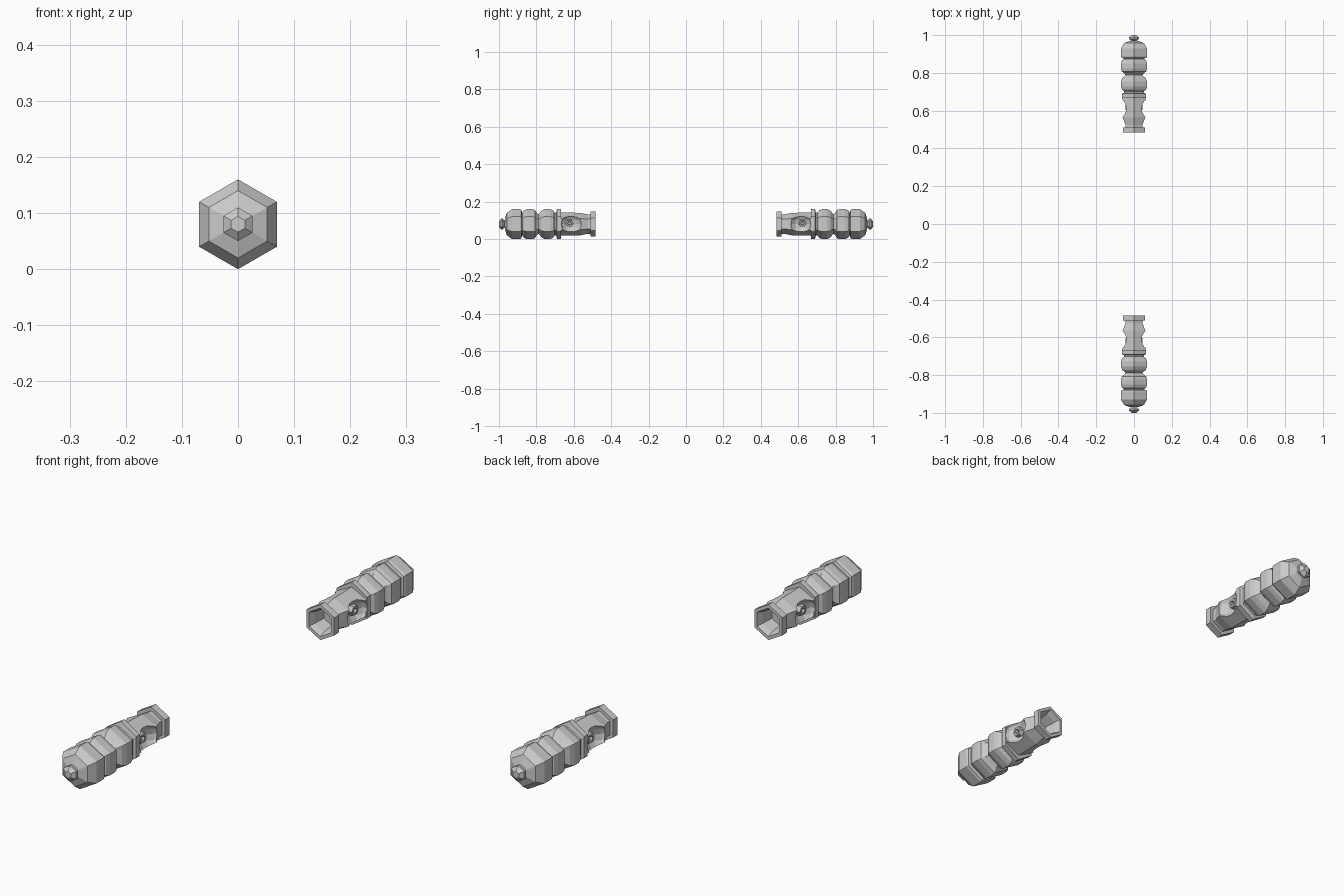
import bpy, bmesh, math
from mathutils import Matrix, Vector

if "Cube" in bpy.data.objects:
    bpy.data.objects.remove(bpy.data.objects["Cube"])

CZ = 0.08  # height of the long axis


def finish(bm, name):
    bmesh.ops.recalc_face_normals(bm, faces=bm.faces)
    me = bpy.data.meshes.new(name)
    bm.to_mesh(me)
    bm.free()
    ob = bpy.data.objects.new(name, me)
    bpy.context.collection.objects.link(ob)
    return ob


def hex_loft(name, profile, side):
    """Closed hexagonal loft along y; profile rows are (y, half height, half width)."""
    bm = bmesh.new()
    rings = []
    for row in profile:
        y, r = row[0], row[1]
        w = row[2] if len(row) > 2 else r * math.cos(math.pi / 6)
        pts = [(0, r), (w, r / 2), (w, -r / 2), (0, -r), (-w, -r / 2), (-w, r / 2)]
        rings.append([bm.verts.new((x, side * y, CZ + z)) for x, z in pts])
    for a, b in zip(rings, rings[1:]):
        for i in range(6):
            j = (i + 1) % 6
            bm.faces.new((a[i], a[j], b[j], b[i]))
    bm.faces.new(rings[0])
    bm.faces.new(rings[-1])
    return finish(bm, name)


def carve(ob, cutter):
    mod = ob.modifiers.new("scoop", 'BOOLEAN')
    mod.operation = 'DIFFERENCE'
    mod.solver = 'EXACT'
    mod.object = cutter
    bpy.context.view_layer.objects.active = ob
    bpy.ops.object.modifier_apply(modifier=mod.name)
    bpy.data.objects.remove(cutter)


def scoop(x, y):
    bm = bmesh.new()
    mat = Matrix.Translation((x, y, CZ)) @ Matrix.Diagonal((0.046, 0.058, 0.055, 1))
    bmesh.ops.create_uvsphere(bm, u_segments=12, v_segments=8, radius=1, matrix=mat)
    ob = finish(bm, "scoop_cutter")
    ob.hide_render = True
    return ob


def side_ring(name, sx, y):
    """Small hexagonal tube standing out of the side recess."""
    bm = bmesh.new()
    rows = [(0.012, 0.022), (0.046, 0.019), (0.046, 0.010), (0.030, 0.008)]
    rings = []
    for x, r in rows:
        rings.append([bm.verts.new((sx * x, y + r * math.cos(i * math.pi / 3),
                                    CZ + 0.004 + r * math.sin(i * math.pi / 3)))
                      for i in range(6)])
    for a, b in zip(rings, rings[1:]):
        for i in range(6):
            j = (i + 1) % 6
            bm.faces.new((a[i], a[j], b[j], b[i]))
    bm.faces.new(rings[0])
    bm.faces.new(rings[-1])
    return finish(bm, name)


# open collar, neck and body
BODY = [(0.55, 0.036), (0.505, 0.044), (0.484, 0.053), (0.484, 0.066),
        (0.511, 0.066), (0.511, 0.052), (0.525, 0.052, 0.045),
        (0.565, 0.060, 0.060), (0.66, 0.062, 0.062), (0.672, 0.062, 0.062)]
# guard ring and two ribbed swells
GRIP = [(0.668, 0.062), (0.668, 0.080, 0.063), (0.690, 0.080, 0.063), (0.694, 0.062),
        (0.702, 0.060), (0.712, 0.074), (0.728, 0.080), (0.755, 0.080),
        (0.772, 0.072), (0.788, 0.052), (0.798, 0.060), (0.808, 0.076),
        (0.822, 0.080), (0.850, 0.080), (0.866, 0.074), (0.874, 0.062), (0.882, 0.062)]
# end cap and tip
CAP = [(0.876, 0.060), (0.880, 0.076), (0.888, 0.080), (0.930, 0.080),
       (0.958, 0.060), (0.968, 0.030), (0.970, 0.014)]
TIP = [(0.965, 0.014), (0.970, 0.016), (0.980, 0.030), (0.988, 0.030), (1.0, 0.014)]

for side, end in ((-1, "front"), (1, "back")):
    body = hex_loft(end + "_body", BODY, side)
    for sx, hand in ((-1, "left"), (1, "right")):
        carve(body, scoop(sx * 0.072, side * 0.613))
        side_ring(f"{end}_{hand}_side_ring", sx, side * 0.623)
    hex_loft(end + "_grip", GRIP, side)
    hex_loft(end + "_cap", CAP, side)
    hex_loft(end + "_tip", TIP, side)
